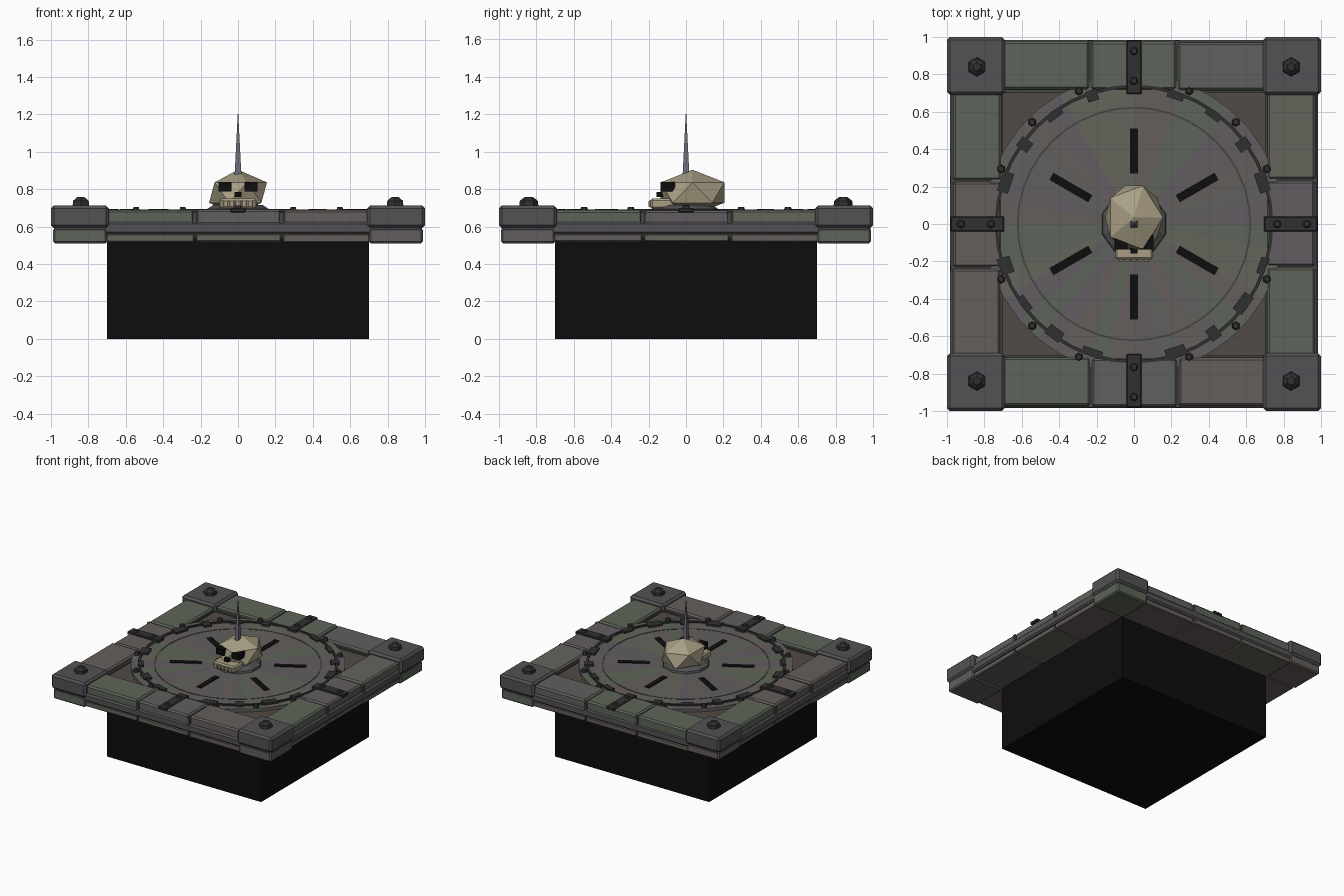
import bpy, bmesh, math, random
from mathutils import Matrix, Vector

if "Cube" in bpy.data.objects:
    bpy.data.objects.remove(bpy.data.objects["Cube"])

random.seed(4)
TAU = math.tau

def material(name, r, g, b):
    m = bpy.data.materials.new(name)
    m.diffuse_color = (r, g, b, 1)
    m.use_nodes = True
    m.node_tree.nodes["Principled BSDF"].inputs["Base Color"].default_value = m.diffuse_color
    return m

BLACK = material("void_black", .004, .004, .004)
IRON = material("dark_iron", .03, .03, .03)
MORTAR = material("mortar", .06, .06, .055)
SLATE = material("slate", .085, .085, .09)
BROWN = material("brown_stone", .085, .07, .062)
BONE = material("bone", .40, .35, .235)
STEEL = material("steel", .16, .15, .18)
STONES = [material("stone_%d" % i, *c) for i, c in enumerate([
    (.13, .125, .105), (.11, .13, .10), (.13, .11, .105), (.12, .108, .12), (.115, .115, .11)])]

def finish(name, bm, mat):
    me = bpy.data.meshes.new(name)
    bm.to_mesh(me)
    bm.free()
    me.materials.append(mat)
    ob = bpy.data.objects.new(name, me)
    bpy.context.collection.objects.link(ob)
    return ob

def box(name, lo, hi, mat, bevel=0, angle=0):
    """Box from corner to corner, then turned about the z axis of the model."""
    lo, hi = Vector(lo), Vector(hi)
    bm = bmesh.new()
    bmesh.ops.create_cube(bm, size=1, matrix=Matrix.Translation((lo + hi) / 2) @ Matrix.Diagonal((*(hi - lo), 1)))
    if bevel:
        bmesh.ops.bevel(bm, geom=bm.edges[:], offset=bevel, segments=1, affect='EDGES')
    bm.transform(Matrix.Rotation(angle, 4, 'Z'))
    return finish(name, bm, mat)

def cone(name, x, y, z0, z1, r0, r1, sides, mat, turn=0):
    bm = bmesh.new()
    bmesh.ops.create_cone(bm, cap_ends=True, segments=sides, radius1=r0, radius2=r1, depth=z1 - z0,
                          matrix=Matrix.Translation((x, y, (z0 + z1) / 2)) @ Matrix.Rotation(turn, 4, 'Z'))
    return finish(name, bm, mat)

def ring(name, r0, r1, z0, z1, sides, mat):
    bm = bmesh.new()
    prof = [(r0, z0), (r1, z0), (r1, z1), (r0, z1)]
    loops = [[bm.verts.new((r * math.cos(TAU * i / sides), r * math.sin(TAU * i / sides), z)) for r, z in prof]
             for i in range(sides)]
    for i in range(sides):
        a, b = loops[i], loops[(i + 1) % sides]
        for j in range(4):
            k = (j + 1) % 4
            bm.faces.new((a[j], b[j], b[k], a[k]))
    bmesh.ops.recalc_face_normals(bm, faces=bm.faces[:])
    return finish(name, bm, mat)

# Black pit and the floor plate over it
box("pit", (-.7, -.7, 0), (.7, .7, .54), BLACK)
box("floor_plate", (-.74, -.74, .54), (.74, .74, .655), BROWN)

# Square stone frame: four sides, each built along the +x edge and turned
for s in range(4):
    a = s * TAU / 4
    box("frame_bed", (.70, -.98, .545), (.965, .98, .665), MORTAR, 0, a)
    box("frame_ledge", (.72, -.985, .56), (.985, .985, .625), SLATE, .012, a)
    for i, (y0, y1) in enumerate([(-.705, -.235), (-.225, .23), (.24, .705)]):
        m = random.choice(STONES)
        j = random.uniform(-.008, .006)
        box("frame_stone", (.715 + j, y0, .56), (.972 + j, y1, .69 + j / 2), m, .012, a)
        box("lower_stone", (.70, y0, .515 + abs(j)), (.975 + j, y1, .56), random.choice(STONES), .006, a)
    # thin upright seams on the stone joints
    for y in (-.23, .235):
        box("joint_seam", (.72, y - .012, .60), (.98, y + .012, .675), MORTAR, 0, a)
    # corner block with hexagonal bolt
    box("corner_block", (.69, .69, .592), (1, 1, .713), SLATE, .016, a)
    box("corner_foot", (.70, .70, random.choice((.51, .525))), (.988, .988, .592), random.choice(STONES), .01, a)
    c, t = math.cos(a + TAU / 8) * .84 * 2**.5, math.sin(a + TAU / 8) * .84 * 2**.5
    cone("corner_bolt", c, t, .705, .738, .052, .048, 6, IRON)
    cone("corner_bolt_cap", c, t, .738, .758, .048, .022, 6, IRON)
    # iron strap across the middle of each side
    box("iron_strap", (.695, -.04, .675), (.982, .04, .70), IRON, .005, a)
    for r in (.765, .925):
        cone("strap_rivet", r * math.cos(a), r * math.sin(a), .70, .712, .022, .015, 8, IRON)

# Round plate made of tinted wedges
N = 36
for i in range(N):
    a0, a1 = TAU * i / N, TAU * (i + 1) / N
    bm = bmesh.new()
    pts = [(0, 0)] + [(.80 * math.cos(a), .80 * math.sin(a)) for a in (a0, a1)]
    f = bm.faces.new([bm.verts.new((x, y, .65)) for x, y in pts])
    top = bmesh.ops.extrude_face_region(bm, geom=[f])["geom"]
    bmesh.ops.translate(bm, verts=[v for v in top if isinstance(v, bmesh.types.BMVert)], vec=(0, 0, .03))
    bmesh.ops.recalc_face_normals(bm, faces=bm.faces[:])
    finish("plate_wedge", bm, random.choice(STONES))
ring("outer_ring", .728, .745, .67, .692, 40, IRON)
ring("inner_ring", .617, .627, .67, .6825, 40, MORTAR)

# Six black slots, sixteen-way studs and chipped clips on the ring
for i in range(6):
    box("slot", (.27, -.022, .67), (.51, .022, .684), BLACK, 0, TAU * i / 6 + TAU / 12)
for i in range(16):
    if i % 4:
        a = TAU * i / 16
        cone("ring_stud", .77 * math.cos(a), .77 * math.sin(a), .675, .705, .025, .016, 6, IRON)
for i in range(20):
    if i % 5:
        d = random.choice((.02, .03, .035))
        w = random.choice((.03, .045, .055))
        box("ring_clip", (.722 - d, -w, .67), (.722 + d, w, .695), IRON, 0, TAU * i / 20)

# Plinth under the skull
cone("plinth", 0, 0, .67, .695, .182, .175, 10, SLATE)
cone("plinth_step", 0, 0, .695, .715, .172, .14, 10, SLATE)

# Low-poly skull
bm = bmesh.new()
bmesh.ops.create_icosphere(bm, subdivisions=1, radius=1,
                           matrix=Matrix.Translation((0, .035, .782)) @ Matrix.Diagonal((.173, .2, .122, 1)))
finish("skull", bm, BONE)
box("jaw", (-.1, -.19, .695), (.1, -.06, .75), BONE, .01)
for i in range(5):
    x = -.066 + i * .033
    box("tooth", (x - .013, -.2, .705), (x + .013, -.18, .74), BONE, .003)
for x in (-.07, .07):
    box("eye_socket", (x - .034, -.137, .787), (x + .034, -.06, .838), BLACK)
box("nose_hole", (-.018, -.157, .758), (.018, -.09, .786), BLACK)

# Spike through the skull
cone("spike", 0, 0, .68, 1.215, .04, .001, 4, STEEL, TAU / 8)
